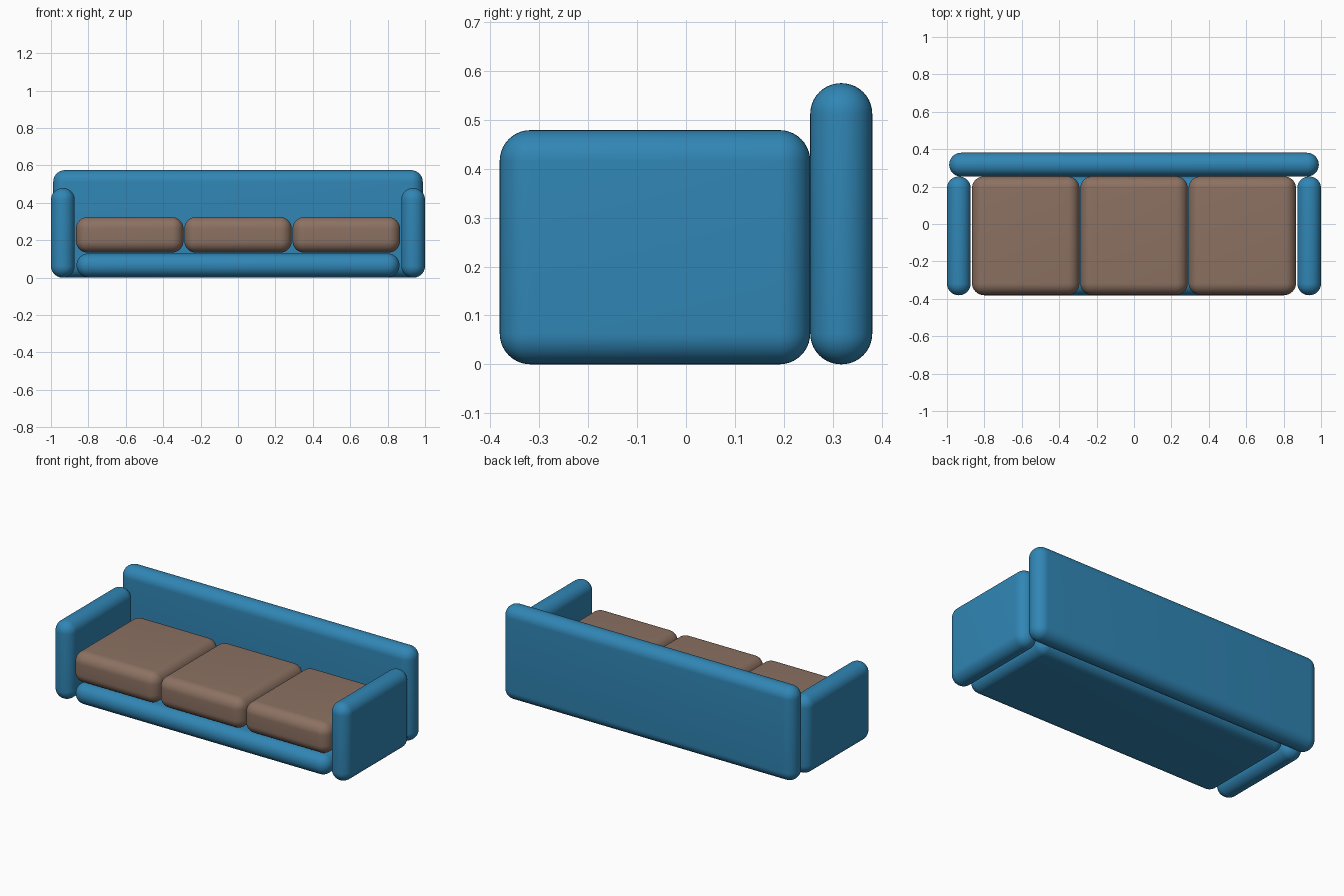
import bpy

if "Cube" in bpy.data.objects:
    bpy.data.objects.remove(bpy.data.objects["Cube"])


def material(name, rgb):
    mat = bpy.data.materials.new(name)
    mat.diffuse_color = (*rgb, 1.0)
    mat.use_nodes = True
    mat.node_tree.nodes["Principled BSDF"].inputs["Base Color"].default_value = mat.diffuse_color
    return mat


blue = material("blue_fabric", (0.030, 0.238, 0.462))
brown = material("brown_fabric", (0.262, 0.165, 0.122))


def padded_box(name, x, y, z, radius, mat):
    """Rounded block filling the (min, max) range on each axis."""
    centre = [(a + b) / 2 for a, b in (x, y, z)]
    size = [b - a for a, b in (x, y, z)]
    bpy.ops.mesh.primitive_cube_add(size=1, location=centre)
    obj = bpy.context.object
    obj.name = obj.data.name = name
    obj.scale = size
    bpy.ops.object.transform_apply(location=False, rotation=False, scale=True)
    obj.data.materials.append(mat)
    bevel = obj.modifiers.new("rounding", "BEVEL")
    bevel.width = radius
    bevel.segments = 10
    bevel.limit_method = "NONE"
    bpy.ops.object.modifier_apply(modifier=bevel.name)
    bpy.ops.object.shade_smooth_by_angle()
    return obj


FRONT, SEAT_BACK, REAR = -0.381, 0.254, 0.381

# Backrest
padded_box("backrest", (-0.988, 0.988), (SEAT_BACK, REAR), (0, 0.575), 0.063, blue)

# Base under the cushions
padded_box("base", (-0.863, 0.863), (FRONT, SEAT_BACK), (0.002, 0.129), 0.062, blue)

# Armrests
for side, x in (("left", (-1.0, -0.873)), ("right", (0.873, 1.0))):
    padded_box(side + "_armrest", x, (FRONT, SEAT_BACK), (0, 0.479), 0.063, blue)

# Three seat cushions
for i, side in enumerate(("left", "middle", "right")):
    cx = (i - 1) * 0.579
    padded_box(side + "_cushion", (cx - 0.287, cx + 0.287),
               (-0.379, SEAT_BACK), (0.134, 0.324), 0.062, brown)
